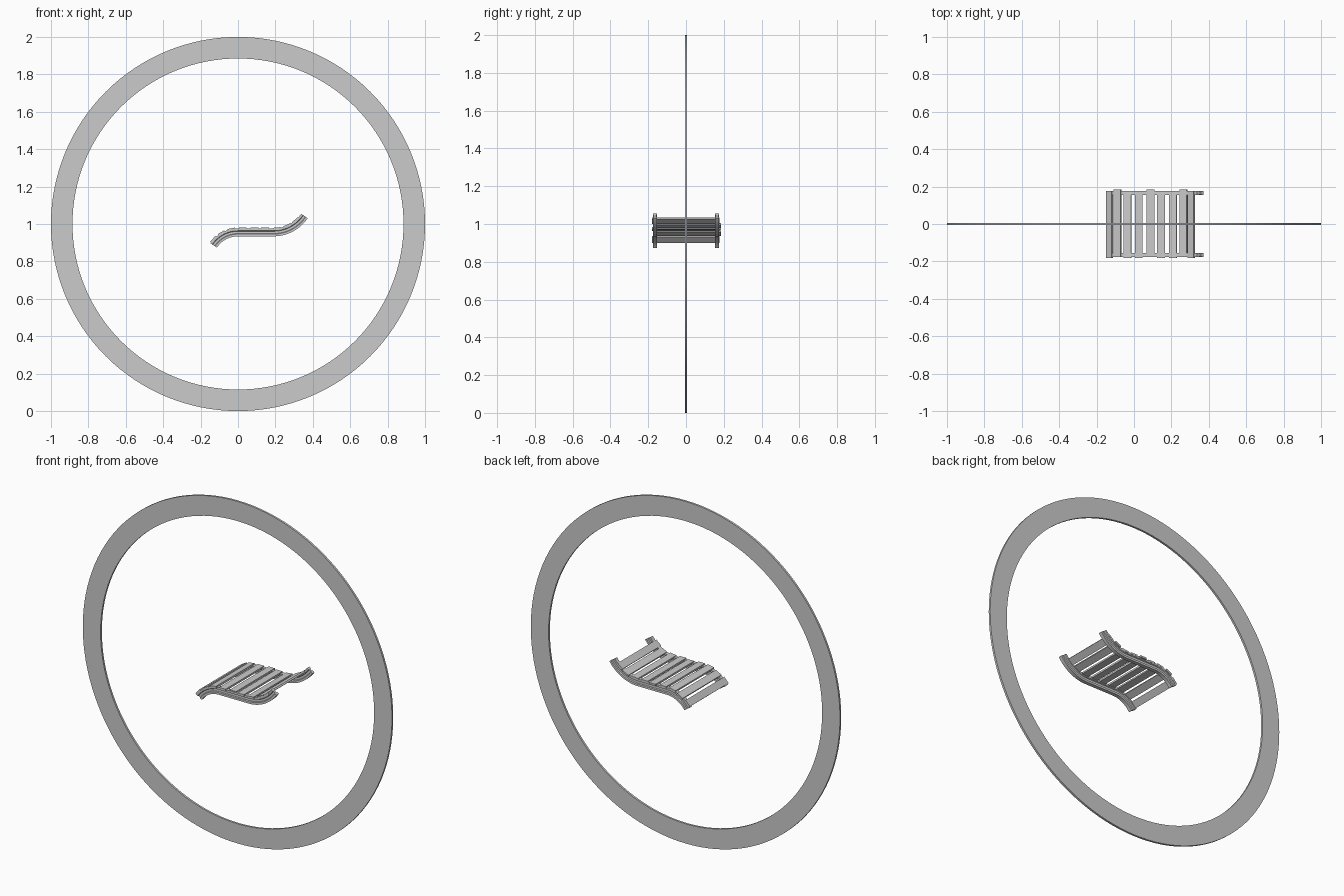
import bpy, bmesh, math
from mathutils import Matrix, Vector

cube = bpy.data.objects.get("Cube")
if cube:
    bpy.data.objects.remove(cube, do_unlink=True)

grey = bpy.data.materials.new("plain grey")
grey.use_nodes = True
COLOUR = (0.6, 0.6, 0.6, 1)
grey.diffuse_color = COLOUR
grey.node_tree.nodes["Principled BSDF"].inputs["Base Color"].default_value = COLOUR

FLAT_Z = 0.955                       # centre line of the level stretch
LEFT_X, LEFT_R, LEFT_END = 0.0, 0.157, math.radians(56)
RIGHT_X, RIGHT_R, RIGHT_END = 0.19, 0.199, math.radians(56)


def finish(name, bm, smooth=False):
    bmesh.ops.recalc_face_normals(bm, faces=bm.faces)
    mesh = bpy.data.meshes.new(name)
    bm.to_mesh(mesh)
    bm.free()
    mesh.materials.append(grey)
    obj = bpy.data.objects.new(name, mesh)
    bpy.context.collection.objects.link(obj)
    if smooth:
        bpy.ops.object.select_all(action="DESELECT")
        obj.select_set(True)
        bpy.context.view_layer.objects.active = obj
        bpy.ops.object.shade_smooth_by_angle(angle=math.radians(30))
    return obj


def sweep(bm, rings, closed):
    """Skin a list of equal point loops, capping the ends if open."""
    loops = [[bm.verts.new(p) for p in ring] for ring in rings]
    pairs = list(zip(loops, loops[1:]))
    if closed:
        pairs.append((loops[-1], loops[0]))
    for a, b in pairs:
        for i in range(len(a)):
            j = (i + 1) % len(a)
            bm.faces.new((a[i], a[j], b[j], b[i]))
    if not closed:
        bm.faces.new(loops[0])
        bm.faces.new(loops[-1])


def frame(side, angle, offset=0.0):
    """Point on the wavy line, pushed along its normal by offset."""
    s, c = math.sin(angle), math.cos(angle)
    if side == "left":
        base = Vector((LEFT_X - LEFT_R * s, 0, FLAT_Z - LEFT_R * (1 - c)))
    else:
        base = Vector((RIGHT_X + RIGHT_R * s, 0, FLAT_Z + RIGHT_R * (1 - c)))
    return base + Vector((-s, 0, c)) * offset


# Large thin ring
bm = bmesh.new()
section = [(0.885, -0.006), (1, -0.006), (1, 0.006), (0.885, 0.006)]
turns = [math.tau * i / 128 for i in range(128)]
sweep(bm, [[(r * math.cos(t), y, 1 + r * math.sin(t)) for r, y in section]
           for t in turns], True)
finish("outer_ring", bm, True)

# Two grooved rails following the wavy line
STEPS = 14
path = [("left", LEFT_END * (1 - i / STEPS)) for i in range(STEPS + 1)]
path += [("right", RIGHT_END * i / STEPS) for i in range(STEPS + 1)]
half = [(0.011, -0.021), (0.011, -0.009), (0.005, -0.006),
        (0.005, 0.006), (0.011, 0.009), (0.011, 0.021)]
beam = half + [(-y, h) for y, h in reversed(half)]
for name, y0 in (("front_rail", -0.165), ("back_rail", 0.165)):
    bm = bmesh.new()
    sweep(bm, [[frame(s, a, h) + Vector((0, y0 + y, 0)) for y, h in beam]
               for s, a in path], False)
    finish(name, bm, True)

# Slats laid across the rails, every third one shifted back
LIFT = 0.02
centres = [-0.131, -0.088, -0.035, 0.025, 0.088, 0.144, 0.208, 0.264, 0.306]
for i, x in enumerate(centres):
    if x < LEFT_X:
        angle = math.asin((LEFT_X - x) / (LEFT_R + LIFT))
        spot = frame("left", angle, LIFT)
    elif x > RIGHT_X:
        angle = math.asin((x - RIGHT_X) / (RIGHT_R - LIFT))
        spot = frame("right", angle, LIFT)
    else:
        angle, spot = 0.0, Vector((x, 0, FLAT_Z + LIFT))
    spot.y = 0.006 if i % 3 == 1 else -0.002
    bm = bmesh.new()
    bmesh.ops.create_cube(bm, size=1, matrix=Matrix.Translation(spot)
                          @ Matrix.Rotation(-angle, 4, "Y")
                          @ Matrix.Diagonal((0.041, 0.358, 0.011, 1)))
    finish(f"slat_{i + 1}", bm)
